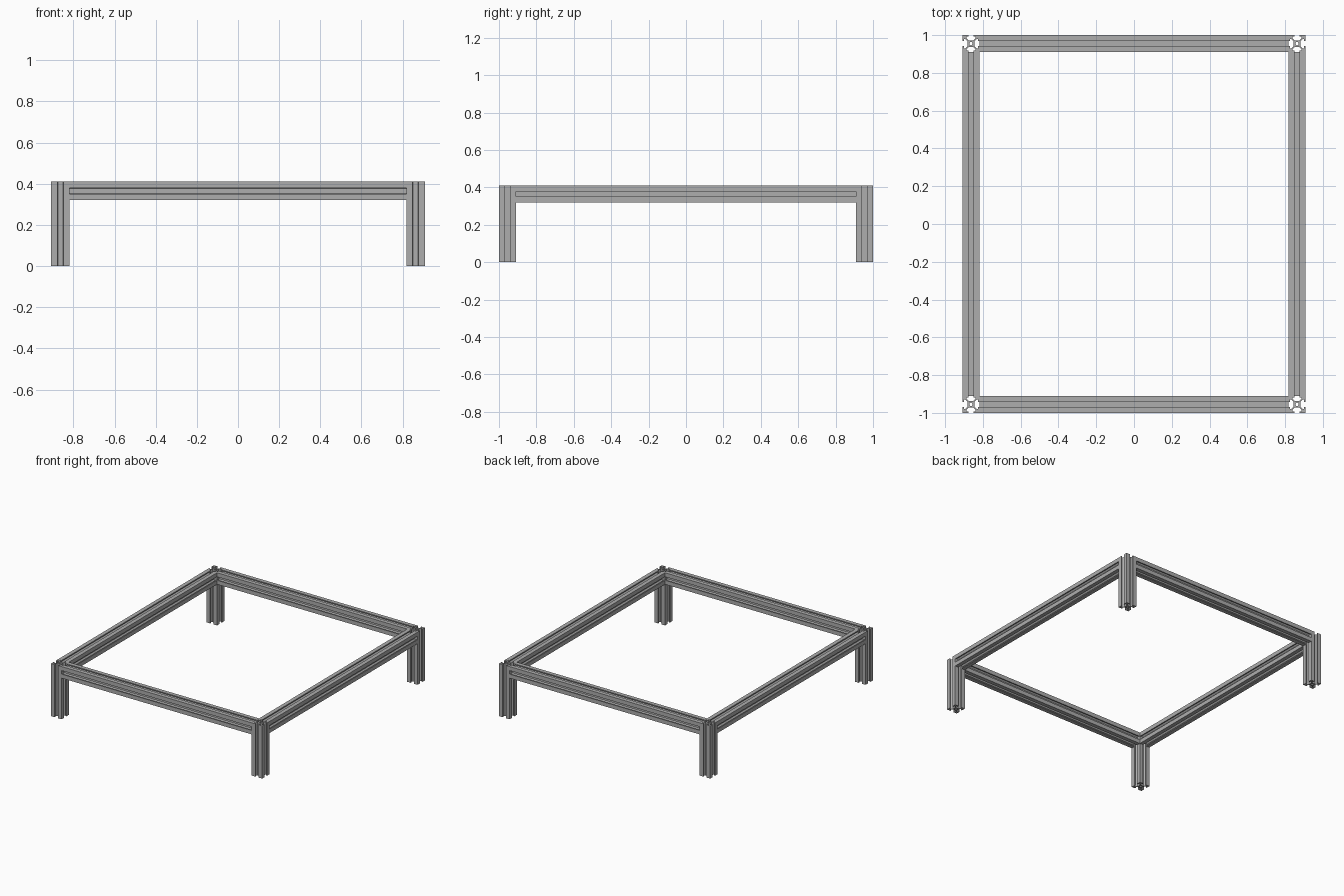
import bpy, bmesh, math
from mathutils import Matrix, Vector

if "Cube" in bpy.data.objects:
    bpy.data.objects.remove(bpy.data.objects["Cube"], do_unlink=True)

WIDTH = 0.09                 # outer size of the slotted bar
HALF_X, HALF_Y = 0.908, 1.0  # outer half sizes of the frame
HEIGHT = 0.41

metal = bpy.data.materials.new("brushed_grey_metal")
metal.use_nodes = True
grey = (0.42, 0.42, 0.42, 1)
metal.diffuse_color = grey
bsdf = next(n for n in metal.node_tree.nodes if n.type == 'BSDF_PRINCIPLED')
bsdf.inputs["Base Color"].default_value = grey


def slot_outline():
    """Cross-section with a T-slot on all four sides."""
    # Half of one slot, from the core to the lip, in twentieths of the width
    half = [(2.84, 3.9), (5.5, 6.56), (5.5, 8.2), (3.1, 8.2), (3.1, 10)]
    side = [(10, 10)] + half[::-1] + [(-x, y) for x, y in half]
    scale = WIDTH / 20
    points = []
    for quarter in range(4):
        turn = Matrix.Rotation(quarter * math.pi / 2, 3, 'Z')
        points += [turn @ Vector((x * scale, y * scale, 0)) for x, y in side]
    return points


def bore_outline(radius=0.009, sides=16):
    """Round hole through the core."""
    return [Vector((radius * math.cos(2 * math.pi * i / sides),
                    radius * math.sin(2 * math.pi * i / sides), 0))
            for i in range(sides)]


def slotted_bar(name, length, centre, turn=Matrix()):
    bm = bmesh.new()
    edges = []
    for loop in (slot_outline(), bore_outline()):
        verts = [bm.verts.new(p - Vector((0, 0, length / 2))) for p in loop]
        edges += [bm.edges.new((verts[i - 1], verts[i])) for i in range(len(verts))]
    # Cap with the bore left open, then extruded to full length
    bmesh.ops.triangle_fill(bm, edges=edges, use_beauty=True, normal=(0, 0, 1))
    flat = math.radians(1)
    bmesh.ops.dissolve_limit(bm, angle_limit=flat, verts=bm.verts[:], edges=bm.edges[:])
    grown = bmesh.ops.extrude_face_region(bm, geom=bm.faces[:], use_keep_orig=True)["geom"]
    bmesh.ops.translate(bm, vec=(0, 0, length),
                        verts=[g for g in grown if isinstance(g, bmesh.types.BMVert)])
    bmesh.ops.recalc_face_normals(bm, faces=bm.faces[:])
    bm.transform(Matrix.Translation(centre) @ turn)
    mesh = bpy.data.meshes.new(name)
    bm.to_mesh(mesh)
    bm.free()
    mesh.materials.append(metal)
    obj = bpy.data.objects.new(name, mesh)
    bpy.context.collection.objects.link(obj)
    return obj


leg_x, leg_y = HALF_X - WIDTH / 2, HALF_Y - WIDTH / 2
rail_z = HEIGHT - WIDTH / 2
along_x = Matrix.Rotation(math.pi / 2, 4, 'Y')
along_y = Matrix.Rotation(math.pi / 2, 4, 'X')

# Corner legs
for sx, x_name in ((-1, "right"), (1, "left")):
    for sy, y_name in ((-1, "front"), (1, "back")):
        slotted_bar(f"{y_name}_{x_name}_leg", HEIGHT, (sx * leg_x, sy * leg_y, HEIGHT / 2))

# Rails between the legs
for s, name in ((-1, "front_rail"), (1, "back_rail")):
    slotted_bar(name, 2 * (HALF_X - WIDTH), (0, s * leg_y, rail_z), along_x)
for s, name in ((-1, "right_rail"), (1, "left_rail")):
    slotted_bar(name, 2 * (HALF_Y - WIDTH), (s * leg_x, 0, rail_z), along_y)
